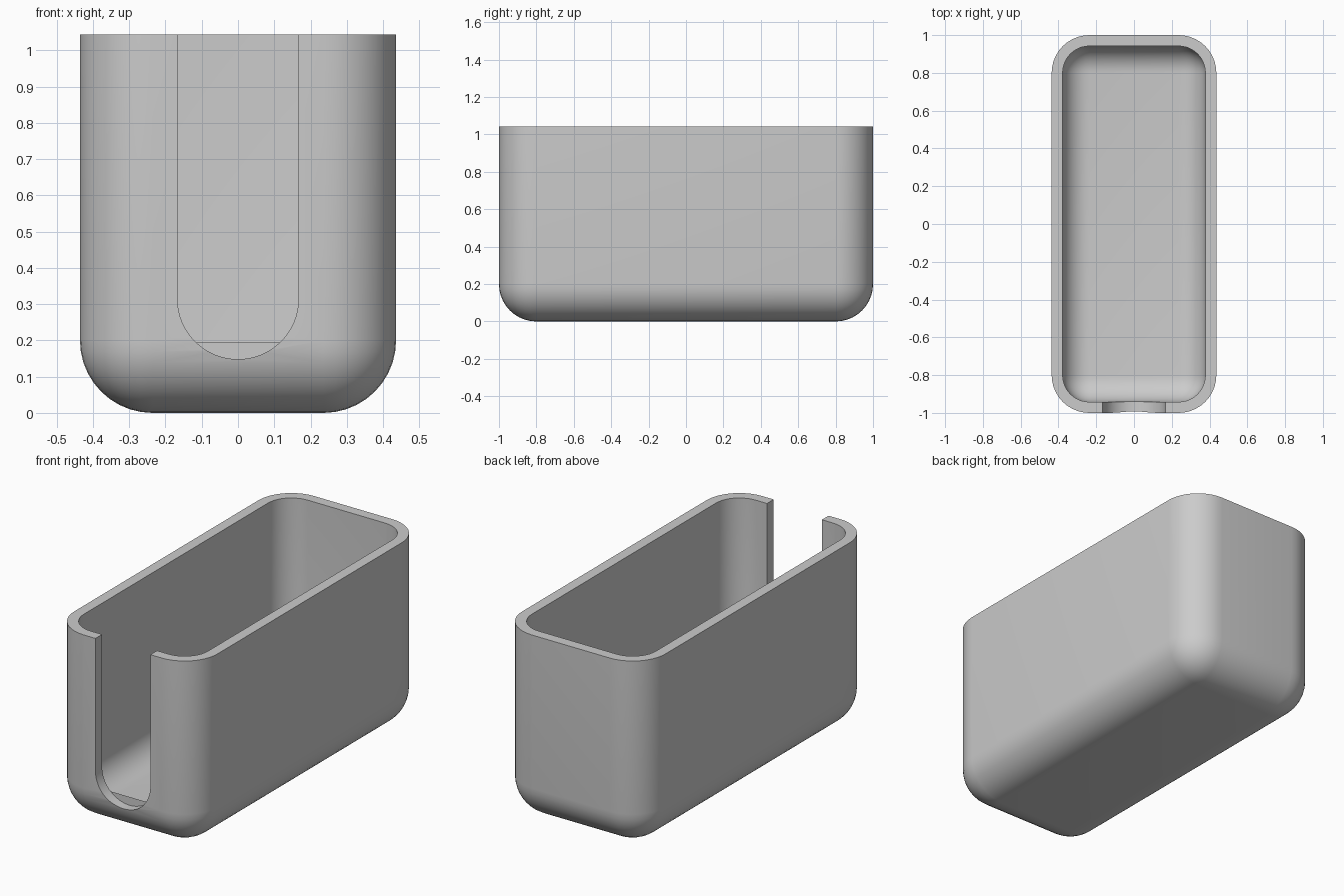
import bpy
import bmesh
import math

default = bpy.data.objects.get("Cube")
if default:
    bpy.data.objects.remove(default, do_unlink=True)

HALF_X, HALF_Y, HEIGHT = 0.436, 1.0, 1.043
RADIUS, WALL = 0.2, 0.058
NOTCH_R, NOTCH_BOTTOM = 0.167, 0.148
SEGMENTS = 10

grey = bpy.data.materials.new("plain grey")
grey.use_nodes = True
colour = (0.6, 0.6, 0.6, 1)
grey.diffuse_color = colour
grey.node_tree.nodes["Principled BSDF"].inputs["Base Color"].default_value = colour


def make_object(name, bm):
    bmesh.ops.recalc_face_normals(bm, faces=bm.faces)
    mesh = bpy.data.meshes.new(name)
    bm.to_mesh(mesh)
    bm.free()
    mesh.materials.append(grey)
    obj = bpy.data.objects.new(name, mesh)
    bpy.context.collection.objects.link(obj)
    return obj


def rounded_tub(name, hx, hy, bottom, top, radius):
    """Box with rounded uprights and underside, and a square top edge."""
    bm = bmesh.new()
    bmesh.ops.create_cube(bm, size=2)
    for v in bm.verts:
        v.co = (v.co.x * hx, v.co.y * hy, top if v.co.z > 0 else bottom)
    edges = [e for e in bm.edges if min(v.co.z for v in e.verts) < top - 0.01]
    bmesh.ops.bevel(bm, geom=edges, offset=radius, offset_type='OFFSET',
                    segments=SEGMENTS, profile=0.5, affect='EDGES')
    return make_object(name, bm)


def notch_cutter(name, y_front, y_back):
    """Upright slot with a half-round bottom."""
    bm = bmesh.new()
    centre = NOTCH_BOTTOM + NOTCH_R
    steps = 32
    points = [(-NOTCH_R, HEIGHT + 0.2)]
    for i in range(steps + 1):
        a = math.pi * (1 + i / steps)
        points.append((NOTCH_R * math.cos(a), centre + NOTCH_R * math.sin(a)))
    points.append((NOTCH_R, HEIGHT + 0.2))
    face = bm.faces.new([bm.verts.new((x, y_front, z)) for x, z in points])
    moved = bmesh.ops.extrude_face_region(bm, geom=[face])["geom"]
    bmesh.ops.translate(bm, vec=(0, y_back - y_front, 0),
                        verts=[g for g in moved if isinstance(g, bmesh.types.BMVert)])
    return make_object(name, bm)


# Outer body, hollow and front notch
body = rounded_tub("open_case", HALF_X, HALF_Y, 0, HEIGHT, RADIUS)
hollow = rounded_tub("hollow_cutter", HALF_X - WALL, HALF_Y - WALL, WALL,
                     HEIGHT + 0.2, RADIUS - WALL)
notch = notch_cutter("notch_cutter", -HALF_Y - 0.2, -HALF_Y + WALL + 0.0005)

for cutter in (hollow, notch):
    cutter.hide_render = True
    mod = body.modifiers.new(cutter.name, 'BOOLEAN')
    mod.operation = 'DIFFERENCE'
    mod.solver = 'EXACT'
    mod.object = cutter

# Bake the cuts and drop the cutters
bpy.context.view_layer.update()
graph = bpy.context.evaluated_depsgraph_get()
result = bpy.data.meshes.new_from_object(body.evaluated_get(graph))
body.modifiers.clear()
body.data = result
for cutter in (hollow, notch):
    bpy.data.objects.remove(cutter, do_unlink=True)

# Smooth the rounded corners, keep the rim and notch crisp
bpy.ops.object.select_all(action='DESELECT')
body.select_set(True)
bpy.context.view_layer.objects.active = body
bpy.ops.object.shade_smooth_by_angle(angle=math.radians(30))
